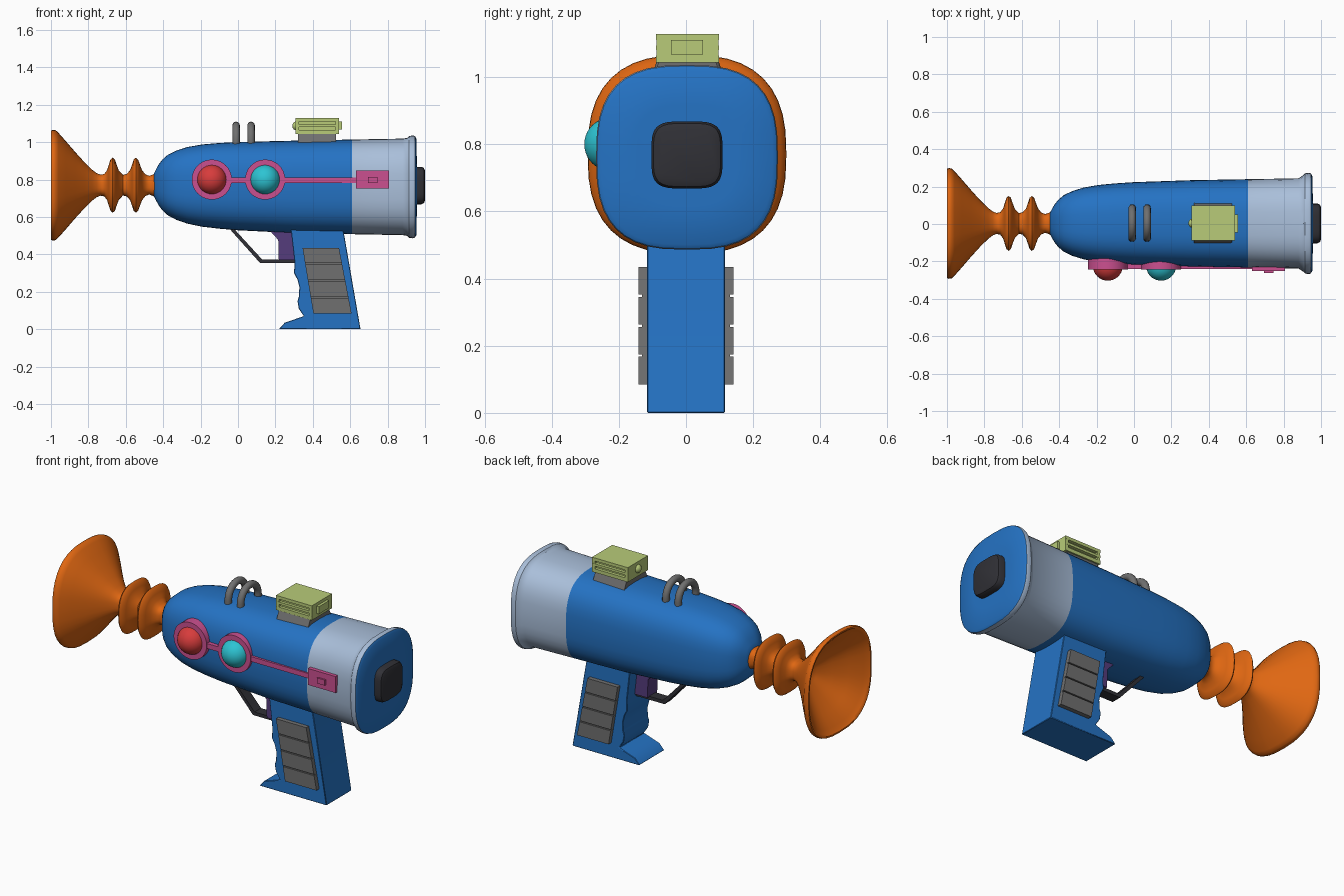
import bpy, bmesh, math
from mathutils import Matrix, Vector

if "Cube" in bpy.data.objects:
    bpy.data.objects.remove(bpy.data.objects["Cube"])


def material(name, rgb):
    m = bpy.data.materials.new(name)
    m.diffuse_color = (*rgb, 1)
    m.use_nodes = True
    m.node_tree.nodes["Principled BSDF"].inputs["Base Color"].default_value = m.diffuse_color
    return m


BLUE = material("blue", (.018, .17, .55))
ORANGE = material("orange", (.74, .135, .006))
SILVER = material("pale steel", (.40, .52, .70))
RED = material("red", (.68, .045, .045))
CYAN = material("cyan", (.026, .55, .65))
PINK = material("pink", (.60, .08, .28))
GREEN = material("lime", (.48, .60, .19))
GREY = material("grey", (.16, .16, .16))
DARK = material("charcoal", (.03, .03, .037))
PURPLE = material("purple", (.09, .045, .20))


def finish(name, bm, *mats, angle=35):
    bmesh.ops.recalc_face_normals(bm, faces=bm.faces)
    me = bpy.data.meshes.new(name)
    bm.to_mesh(me)
    bm.free()
    for m in mats:
        me.materials.append(m)
    me.shade_smooth()
    me.set_sharp_from_angle(angle=math.radians(angle))
    ob = bpy.data.objects.new(name, me)
    bpy.context.collection.objects.link(ob)
    return ob


def loft(rings, power, seg=40):
    """Rounded-square rings (x, half y, half z, centre z) joined along x."""
    bm = bmesh.new()
    loops = []
    for x, ry, rz, cz in rings:
        loop = []
        for i in range(seg):
            t = 2 * math.pi * i / seg
            c, s = math.cos(t), math.sin(t)
            y = math.copysign(abs(c) ** (2 / power), c) * ry
            z = math.copysign(abs(s) ** (2 / power), s) * rz
            loop.append(bm.verts.new((x, y + .003, cz + z)))
        loops.append(loop)
    for a, b in zip(loops, loops[1:]):
        for i in range(seg):
            j = (i + 1) % seg
            bm.faces.new((a[i], a[j], b[j], b[i]))
    bm.faces.new(loops[0])
    bm.faces.new(loops[-1])
    return bm


def prism(bm, pts, y0, y1):
    """Extrude an x-z outline between two y values."""
    a = [bm.verts.new((x, y0, z)) for x, z in pts]
    b = [bm.verts.new((x, y1, z)) for x, z in pts]
    bm.faces.new(a)
    bm.faces.new(b[::-1])
    for i in range(len(pts)):
        j = (i + 1) % len(pts)
        bm.faces.new((a[i], b[i], b[j], a[j]))


def box(bm, x0, x1, y0, y1, z0, z1):
    prism(bm, [(x0, z0), (x1, z0), (x1, z1), (x0, z1)], y0, y1)


# Main body: blue shell, pale rear band, blue back plate
profile = [(-.45, .06), (-.44, .08), (-.425, .108), (-.405, .135), (-.375, .162),
           (-.33, .185), (-.27, .205), (-.19, .22), (-.1, .229), (0, .236), (.3, .247),
           (.61, .253), (.88, .258), (.905, .262), (.915, .272), (.935, .275), (.945, .272)]
rings = [(x, r * (.935 if x < .9 else .985), r, .772 - .011 * min(1, (x + .45) / .7))
         for x, r in profile]
rings += [(.953, .255, .26, .761), (.956, .15, .15, .765)]
bm = loft(rings, 2.8)
for f in bm.faces:
    x = f.calc_center_median().x
    f.material_index = 1 if .612 < x < .944 else 0
finish("body", bm, BLUE, SILVER)

# Rear button
bm = loft([(.94, .106, .1, .768), (.982, .106, .1, .768), (.994, .1, .094, .768),
           (1.0, .086, .08, .768)], 4)
finish("rear_button", bm, DARK)

# Hollow flared muzzle with two fins on the neck
muzzle = [(-.79, .02), (-.81, .055), (-.86, .125), (-.92, .195), (-.975, .255), (-.99, .275),
          (-1.0, .283), (-1.0, .292), (-.99, .296), (-.975, .294), (-.96, .28), (-.92, .235),
          (-.87, .177), (-.82, .122), (-.78, .083), (-.755, .064), (-.735, .056), (-.715, .06),
          (-.70, .08), (-.69, .112), (-.682, .137), (-.67, .147), (-.658, .137), (-.65, .112),
          (-.637, .078), (-.615, .055), (-.595, .06), (-.577, .08), (-.566, .112),
          (-.558, .137), (-.546, .147), (-.534, .137), (-.525, .112), (-.513, .08),
          (-.495, .058), (-.475, .05), (-.455, .057), (-.42, .075)]
finish("muzzle", loft([(x, r, r, .77) for x, r in muzzle], 2.6), ORANGE, angle=50)

# Handle with finger grooves
bm = bmesh.new()
prism(bm, [(.28, .56), (.285, .51), (.302, .36), (.300, .30), (.318, .265), (.328, .225),
           (.326, .175), (.318, .15), (.325, .11), (.352, .07), (.30, .052), (.25, .035),
           (.222, .004), (.222, 0), (.655, 0), (.565, .52), (.56, .56)], -.116, .116)
grip = finish("handle", bm, BLUE)
bev = grip.modifiers.new("edge", "BEVEL")
bev.width, bev.segments, bev.limit_method = .005, 1, "ANGLE"
bev.angle_limit = math.radians(60)

# Ribbed side plates on the handle
TL, TR, BL, BR = (Vector(p) for p in ((.345, .435), (.54, .435), (.403, .085), (.607, .085)))
bm = bmesh.new()
for s in (-1, 1):
    prism(bm, [TL, TR, BR, BL], s * .11, s * .131)
    for i in range(4):
        t0, t1 = i * .255, i * .255 + .235
        prism(bm, [TL.lerp(BL, t0), TR.lerp(BR, t0), TR.lerp(BR, t1), TL.lerp(BL, t1)],
              s * .12, s * .141)
finish("grip_plates", bm, GREY)

# Trigger and guard
bm = bmesh.new()
prism(bm, [(.17, .54), (.18, .515), (.215, .478), (.218, .37), (.31, .37), (.30, .54)], -.045, .045)
finish("trigger", bm, PURPLE)
bm = bmesh.new()
prism(bm, [(-.05, .55), (-.035, .525), (.118, .354), (.305, .354), (.305, .374),
           (.128, .374), (-.015, .53), (-.02, .55)], -.03, .03)
finish("trigger_guard", bm, DARK)

# Two arched hoops on top
for n, x in enumerate((-.01, .07)):
    bm = bmesh.new()
    path = [(-.08, .95)] + [(-.08 * math.cos(math.pi * i / 14), 1.01 + .08 * math.sin(math.pi * i / 14))
                            for i in range(15)] + [(.08, .95)]
    loops = []
    for k, (y, z) in enumerate(path):
        a = math.pi * min(max(k - 1, 0), 14) / 14
        loops.append([bm.verts.new((x + .02 * math.cos(u),
                                    y + .005 - .02 * math.sin(u) * math.cos(a),
                                    z + .02 * math.sin(u) * math.sin(a)))
                      for u in (2 * math.pi * j / 12 for j in range(12))])
    for a, b in zip(loops, loops[1:]):
        for j in range(12):
            bm.faces.new((a[j], a[j - 1], b[j - 1], b[j]))
    bm.faces.new(loops[0])
    bm.faces.new(loops[-1])
    finish(f"hoop_{n + 1}", bm, GREY, angle=50)

# Sight: tapered foot, slotted housing, lens and rear block
bm = bmesh.new()
lo, hi = [[bm.verts.new((x, y + .004, z)) for x, y in ((.322, -w), (.525, -w), (.525, w), (.322, w))]
          for z, w in ((.98, .115), (1.05, .082))]
bm.faces.new(lo)
bm.faces.new(hi)
for i in range(4):
    bm.faces.new((lo[i], lo[i - 1], hi[i - 1], hi[i]))
finish("sight_foot", bm, GREY)

bm = bmesh.new()
box(bm, .312, .538, -.072, .08, 1.045, 1.12)
for z0, z1 in ((1.043, 1.064), (1.08, 1.094), (1.11, 1.128)):
    box(bm, .308, .54, -.089, .098, z0, z1)
for x0, x1 in ((.308, .326), (.522, .54)):
    box(bm, x0, x1, -.0885, .0975, 1.044, 1.127)
box(bm, .53, .555, -.045, .05, 1.067, 1.11)
finish("sight_housing", bm, GREEN)
bm = bmesh.new()
bmesh.ops.create_uvsphere(bm, u_segments=20, v_segments=12, radius=.025,
                          matrix=Matrix.Translation((.315, .004, 1.087)))
finish("sight_lens", bm, GREEN)

# Side panel: round sockets with domes, connecting strip and end block
turn = Matrix.Rotation(math.pi / 2, 4, "X")
for n, (x, mat) in enumerate(((-.14, RED), (.145, CYAN))):
    bm = bmesh.new()
    bmesh.ops.create_cone(bm, cap_ends=True, segments=40, radius1=.107, radius2=.107, depth=.065,
                          matrix=Matrix.Translation((x, -.21, .8)) @ turn)
    finish(f"lamp_socket_{n + 1}", bm, PINK)
    bm = bmesh.new()
    bmesh.ops.create_uvsphere(bm, u_segments=32, v_segments=20, radius=.08,
                              matrix=Matrix.Translation((x, -.223, .8)) @ turn)
    finish(f"lamp_dome_{n + 1}", bm, mat)

bm = bmesh.new()
box(bm, -.06, .64, -.24, -.19, .783, .812)
finish("lamp_strip", bm, PINK)
bm = bmesh.new()
box(bm, .63, .808, -.252, -.2, .752, .848)
box(bm, .695, .745, -.262, -.24, .782, .814)
finish("lamp_end_block", bm, PINK)
